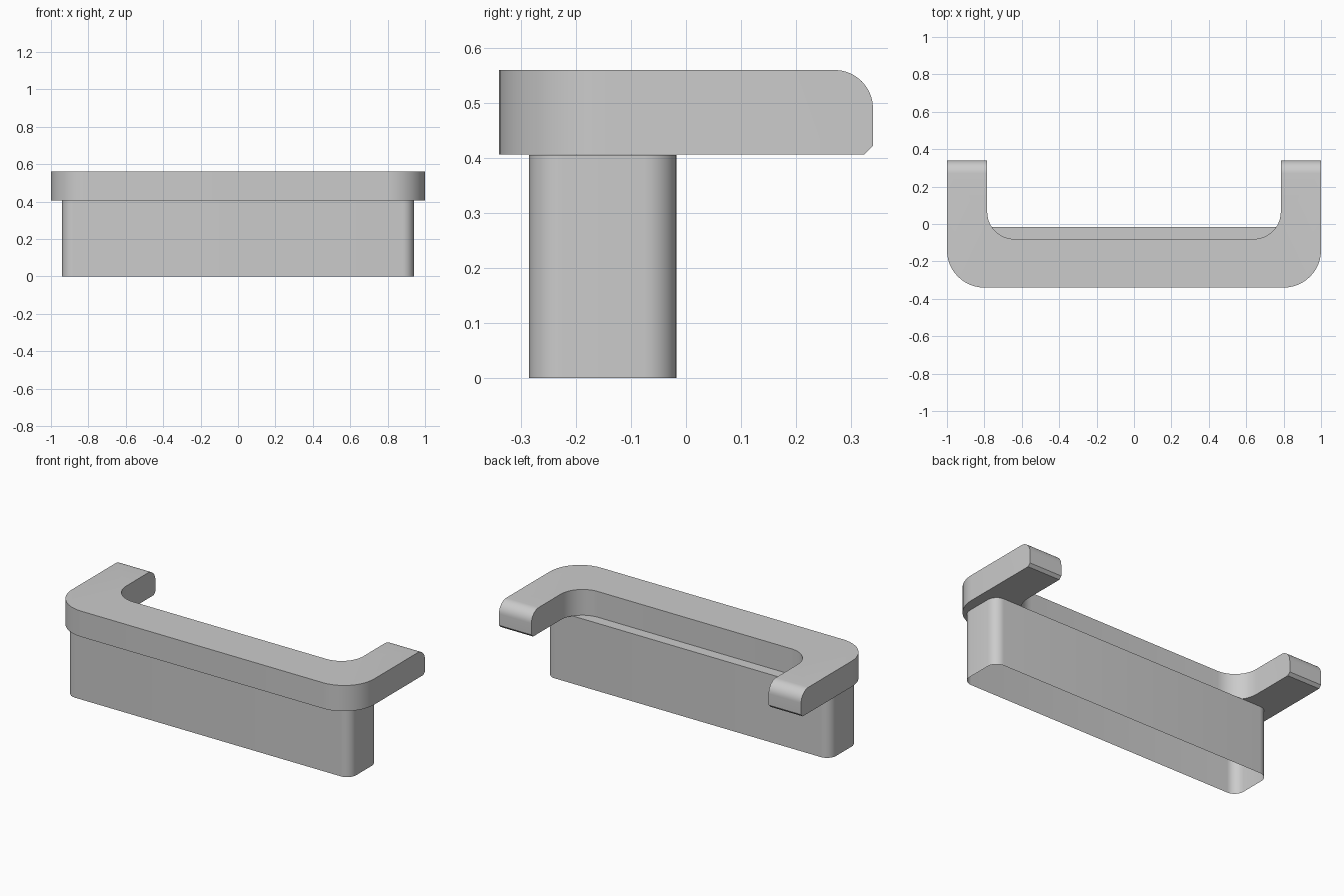
import bpy
import bmesh
from math import cos, sin, pi, radians

cube = bpy.data.objects.get("Cube")
if cube:
    bpy.data.objects.remove(cube, do_unlink=True)

# One plain grey
grey = bpy.data.materials.new("plain_grey")
grey.use_nodes = True
colour = (0.6, 0.6, 0.6, 1)
grey.diffuse_color = colour
grey.node_tree.nodes["Principled BSDF"].inputs["Base Color"].default_value = colour


def arc(cx, cy, r, start, end, steps=12):
    """Points along a circular arc, angles in degrees."""
    angles = [radians(start + (end - start) * i / steps) for i in range(steps + 1)]
    return [(cx + r * cos(a), cy + r * sin(a)) for a in angles]


def extrude_outline(bm, outline, z0, z1):
    """Raise a flat outline into a solid."""
    base = bm.faces.new([bm.verts.new((x, y, z0)) for x, y in outline])
    raised = bmesh.ops.extrude_face_region(bm, geom=[base], use_keep_orig=True)
    for v in raised["geom"]:
        if isinstance(v, bmesh.types.BMVert):
            v.co.z = z1
    bmesh.ops.recalc_face_normals(bm, faces=bm.faces)


def finish(bm, name):
    mesh = bpy.data.meshes.new(name)
    bm.to_mesh(mesh)
    bm.free()
    mesh.materials.append(grey)
    obj = bpy.data.objects.new(name, mesh)
    bpy.context.collection.objects.link(obj)
    bpy.ops.object.select_all(action="DESELECT")
    obj.select_set(True)
    bpy.context.view_layer.objects.active = obj
    bpy.ops.object.shade_smooth_by_angle(angle=radians(30))


# U-shaped rail: half outline, mirrored across x
back, front, inner_y = 0.34, -0.34, -0.08
outer_r, inner_r, inner_x = 0.2, 0.145, 0.785
half = arc(1 - outer_r, front + outer_r, outer_r, -90, 0)
half += [(1, back), (inner_x, back)]
half += arc(inner_x - inner_r, inner_y + inner_r, inner_r, 0, -90)
outline = half + [(-x, y) for x, y in reversed(half)]

bm = bmesh.new()
rail_bottom, rail_top = 0.406, 0.56
extrude_outline(bm, outline, rail_bottom, rail_top)


def bevel_tips(z, size, segments):
    tips = [e for e in bm.edges
            if all(abs(v.co.y - back) < 1e-4 and abs(v.co.z - z) < 1e-4 for v in e.verts)]
    bmesh.ops.bevel(bm, geom=tips, offset=size, offset_type="OFFSET",
                    segments=segments, profile=0.5, affect="EDGES")


# Arm tips: rounded above, small chamfer below
bevel_tips(rail_top, 0.07, 10)
bevel_tips(rail_bottom, 0.016, 1)
finish(bm, "rail")

# Hollow base with rounded corners, open underneath
w, y0, y1, r = 0.94, -0.285, -0.017, 0.06
right_side = arc(w - r, y0 + r, r, -90, 0, 8) + arc(w - r, y1 - r, r, 0, 90, 8)
outline = right_side + [(-x, y) for x, y in reversed(right_side)]
bm = bmesh.new()
extrude_outline(bm, outline, 0, 0.405)
underside = [f for f in bm.faces if all(v.co.z < 1e-4 for v in f.verts)]
bmesh.ops.delete(bm, geom=underside, context="FACES_ONLY")
finish(bm, "base")
